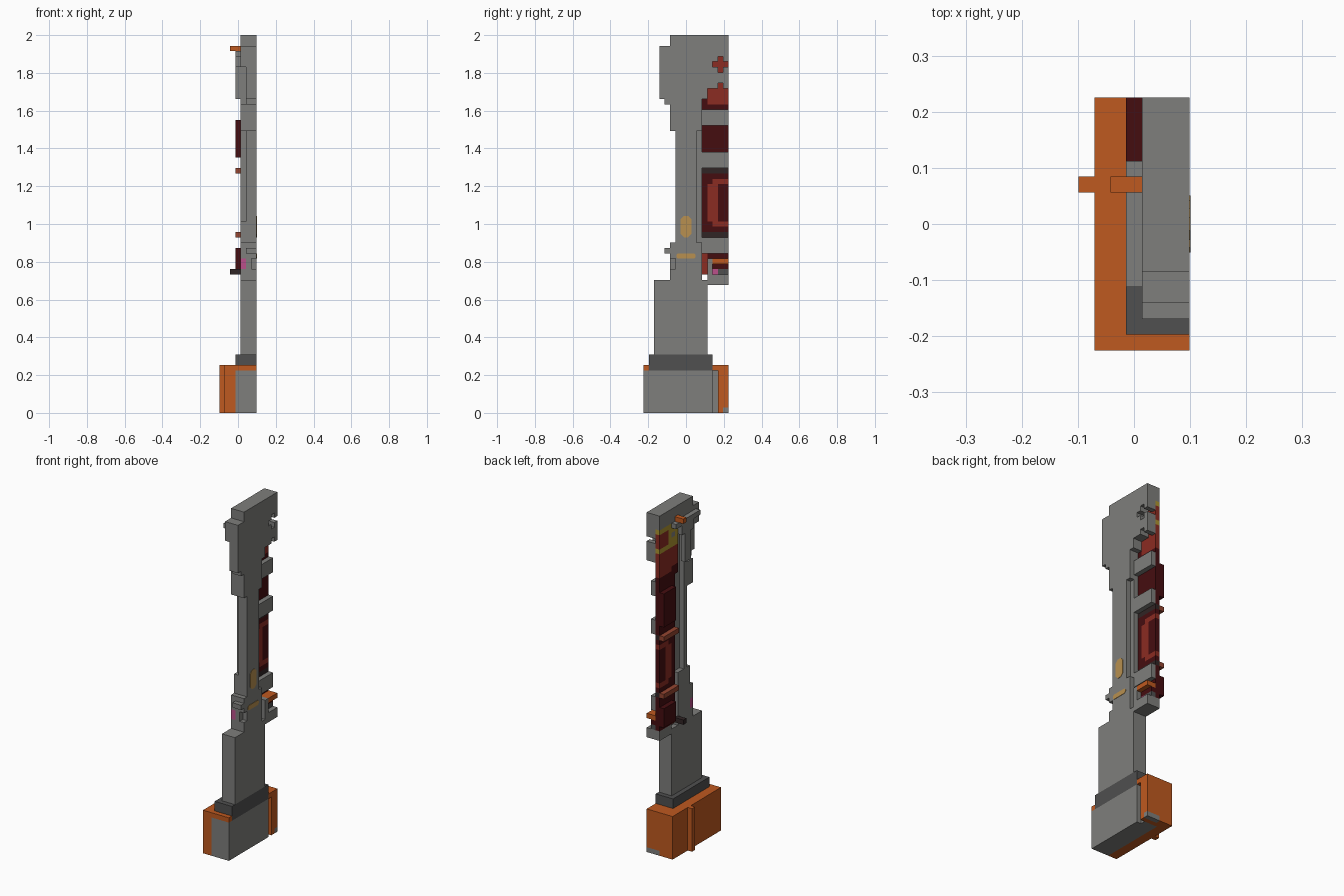
import bpy
import bmesh
from mathutils import Vector

cube = bpy.data.objects.get("Cube")
if cube:
    bpy.data.objects.remove(cube, do_unlink=True)

UNIT = 2 / 71                      # edge of one block
ORIGIN = Vector((3.5, 8, 0))       # block coordinates of the model centre


def material(name, r, g, b):
    mat = bpy.data.materials.new(name)
    mat.use_nodes = True
    mat.diffuse_color = (r, g, b, 1)
    shader = next(n for n in mat.node_tree.nodes if n.type == 'BSDF_PRINCIPLED')
    shader.inputs["Base Color"].default_value = (r, g, b, 1)
    return mat


grey = material("grey", .21, .21, .2)
dark_grey = material("dark grey", .08, .08, .08)
orange = material("orange", .52, .1, .014)
dark_red = material("dark red", .06, .004, .005)
red = material("red", .26, .025, .016)
brown = material("brown", .3, .06, .03)
soot = material("soot", .03, .018, .018)
gold = material("gold", .42, .3, .03)
tan = material("tan", .48, .28, .08)
pink = material("pink", .5, .08, .26)


class Part:
    """A blocky part: fill and carve boxes, then keep only the outer skin."""

    def __init__(self, name):
        self.name, self.cells = name, {}

    def box(self, x, y, z):
        return [(i, j, k) for i in range(*x) for j in range(*y) for k in range(*z)]

    def fill(self, mat, x, y, z):
        for cell in self.box(x, y, z):
            self.cells[cell] = mat
        return self

    def carve(self, x, y, z):
        for cell in self.box(x, y, z):
            self.cells.pop(cell, None)
        return self

    def build(self):
        bm = bmesh.new()
        mats = list(dict.fromkeys(self.cells.values()))
        for cell, mat in self.cells.items():
            centre = Vector(cell) + Vector((.5, .5, .5))
            for axis in range(3):
                for side in (-1, 1):
                    step = Vector((0, 0, 0))
                    step[axis] = side
                    if tuple(int(c) for c in Vector(cell) + step) in self.cells:
                        continue
                    u, v = Vector((0, 0, 0)), Vector((0, 0, 0))
                    u[(axis + 1) % 3] = v[(axis + 2) % 3] = .5
                    ring = [-u - v, u - v, u + v, v - u][::side]
                    face = bm.faces.new([bm.verts.new((centre + step / 2 + c - ORIGIN) * UNIT)
                                         for c in ring])
                    face.material_index = mats.index(mat)
        bmesh.ops.remove_doubles(bm, verts=bm.verts, dist=UNIT / 100)
        bmesh.ops.dissolve_limit(bm, angle_limit=.01, verts=bm.verts, edges=bm.edges,
                                 delimit={'MATERIAL', 'NORMAL'})
        finish(self.name, bm, mats)


def finish(name, bm, mats):
    mesh = bpy.data.meshes.new(name)
    bm.to_mesh(mesh)
    bm.free()
    for mat in mats:
        mesh.materials.append(mat)
    bpy.context.collection.objects.link(bpy.data.objects.new(name, mesh))


def badge(name, mat, y, z, cut):
    """Thin plate with clipped corners on the column's side."""
    (a, b), (c, d) = y, z
    outline = [(a + cut, c), (b - cut, c), (b, c + cut), (b, d - cut),
               (b - cut, d), (a + cut, d), (a, d - cut), (a, c + cut)]
    bm = bmesh.new()
    face = bm.faces.new([bm.verts.new((Vector((7, p, q)) - ORIGIN) * UNIT) for p, q in outline])
    top = bmesh.ops.extrude_face_region(bm, geom=[face])
    verts = [g for g in top["geom"] if isinstance(g, bmesh.types.BMVert)]
    bmesh.ops.translate(bm, verts=verts, vec=(.002, 0, 0))
    bmesh.ops.recalc_face_normals(bm, faces=bm.faces)
    finish(name, bm, [mat])


# Foot: orange casing with a grey core and a narrow groove
foot = Part("foot")
foot.fill(orange, x=(1, 7), y=(0, 16), z=(0, 9))
foot.fill(orange, x=(0, 1), y=(10, 11), z=(0, 9))
foot.fill(grey, x=(3, 7), y=(0, 14), z=(0, 8))
foot.fill(grey, x=(4, 7), y=(15, 16), z=(0, 1))
foot.carve(x=(6, 7), y=(13, 14), z=(0, 8))
foot.carve(x=(3, 7), y=(1, 13), z=(8, 9))
foot.build()

Part("foot_collar").fill(dark_grey, x=(3, 7), y=(1, 13), z=(8, 11)).build()

# Lower column and its rear ledge
lower = Part("lower_column")
lower.fill(grey, x=(4, 7), y=(2, 12), z=(11, 25))
lower.fill(grey, x=(4, 7), y=(12, 16), z=(24, 26))
lower.build()

# Joint between the lower and upper column
joint = Part("joint")
joint.fill(grey, x=(4, 7), y=(5, 10), z=(25, 32))
joint.fill(grey, x=(5, 7), y=(10, 11), z=(25, 32))
joint.fill(grey, x=(5, 7), y=(4, 5), z=(30, 31))
joint.fill(grey, x=(5, 7), y=(12, 13), z=(26, 29))
joint.fill(pink, x=(4, 5), y=(5, 6), z=(27, 29))
joint.carve(x=(6, 7), y=(5, 6), z=(27, 29))
joint.build()

# Slim upper column with a recessed edge and a backing rod
upper = Part("upper_column")
upper.fill(grey, x=(5, 7), y=(6, 10), z=(32, 59))
upper.fill(grey, x=(5, 6), y=(10, 11), z=(32, 59))
upper.fill(grey, x=(4, 5), y=(6, 10), z=(32, 36))
upper.fill(grey, x=(4, 5), y=(7, 8), z=(36, 65))
upper.fill(grey, x=(4, 7), y=(5, 8), z=(53, 58))
upper.fill(grey, x=(6, 7), y=(8, 11), z=(53, 59))
upper.build()

# Cross arms over the panel
arms = Part("cross_arms")
for low in (30, 46, 54):
    arms.fill(grey, x=(5, 6), y=(11, 16), z=(low, low + 3))
arms.build()

# Head block with cross-shaped cutout and lower opening
head = Part("head")
head.fill(grey, x=(5, 7), y=(3, 16), z=(59, 69))
head.fill(grey, x=(5, 7), y=(4, 11), z=(58, 59))
head.fill(grey, x=(4, 5), y=(3, 10), z=(65, 69))
head.fill(grey, x=(4, 7), y=(5, 16), z=(69, 71))
head.carve(x=(5, 7), y=(12, 16), z=(59, 61))
head.carve(x=(5, 7), y=(14, 15), z=(61, 62))
head.carve(x=(5, 7), y=(14, 15), z=(64, 67))
head.carve(x=(5, 7), y=(13, 16), z=(65, 66))
head.build()

# Bracket and peg on the outer side of the head
bracket = Part("head_bracket")
bracket.fill(grey, x=(3, 4), y=(4, 12), z=(67, 68))
bracket.fill(grey, x=(3, 4), y=(6, 10), z=(65, 67))
bracket.fill(grey, x=(3, 4), y=(7, 9), z=(59, 65))
bracket.build()
Part("head_peg").fill(orange, x=(2, 4), y=(10, 11), z=(68, 69)).build()

# Decorated panel: ring ornament, red upper field and gold frame
panel = Part("panel")
panel.fill(dark_red, x=(4, 5), y=(11, 16), z=(26, 58))
panel.fill(red, x=(4, 5), y=(11, 12), z=(26, 30))
panel.fill(red, x=(4, 5), y=(12, 16), z=(35, 44))
panel.fill(dark_red, x=(4, 5), y=(14, 16), z=(36, 43))
panel.fill(red, x=(4, 5), y=(13, 14), z=(36, 43))
for corner in (35, 43):
    panel.fill(dark_red, x=(4, 5), y=(12, 13), z=(corner, corner + 1))
for stripe in (33, 45):
    panel.fill(soot, x=(4, 5), y=(11, 16), z=(stripe, stripe + 1))
panel.fill(red, x=(4, 5), y=(10, 16), z=(58, 63))
panel.fill(dark_red, x=(4, 5), y=(10, 12), z=(57, 59))
panel.fill(gold, x=(4, 5), y=(10, 16), z=(63, 68))
panel.fill(red, x=(4, 5), y=(13, 16), z=(64, 67))
panel.fill(grey, x=(4, 5), y=(11, 12), z=(65, 66))
panel.fill(grey, x=(4, 5), y=(10, 16), z=(68, 69))
panel.build()

# Raised panel fields and bars
raised = Part("raised_panels")
raised.fill(dark_red, x=(3, 4), y=(12, 16), z=(48, 55))
raised.fill(dark_red, x=(3, 4), y=(12, 16), z=(27, 31))
raised.build()
for label, low in (("lower", 33), ("upper", 45)):
    Part(label + "_panel_bar").fill(brown, x=(3, 4), y=(11, 16), z=(low, low + 1)).build()

# Small rear fittings and side peg
fitting = Part("rear_fitting")
fitting.fill(orange, x=(5, 7), y=(13, 16), z=(28, 29))
fitting.fill(dark_red, x=(5, 6), y=(13, 16), z=(27, 28))
fitting.fill(dark_grey, x=(5, 6), y=(14, 16), z=(26, 27))
fitting.fill(pink, x=(5, 6), y=(13, 14), z=(26, 27))
fitting.build()
Part("side_peg").fill(soot, x=(2, 4), y=(10, 11), z=(26, 27)).build()

# Painted badges
badge("tall_badge", tan, y=(7, 9), z=(33, 37), cut=.6)
badge("wide_badge", tan, y=(6.2, 9.8), z=(29, 30), cut=.3)
